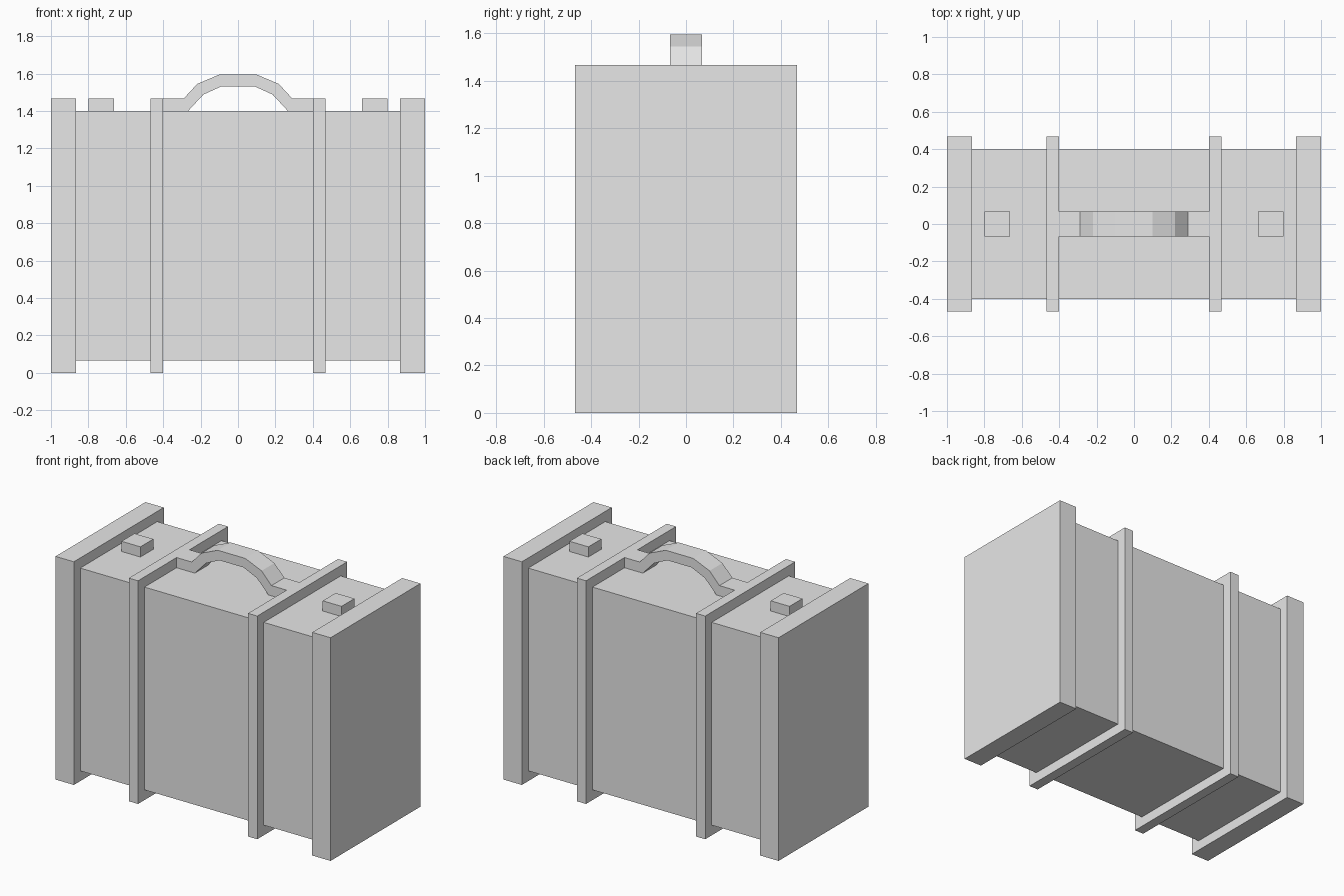
import bpy, bmesh

if "Cube" in bpy.data.objects:
    bpy.data.objects.remove(bpy.data.objects["Cube"])

grey = bpy.data.materials.new("plain grey")
grey.use_nodes = True
colour = (0.8, 0.8, 0.8, 1.0)
grey.diffuse_color = colour
grey.node_tree.nodes["Principled BSDF"].inputs["Base Color"].default_value = colour


def add_object(name, bm):
    bmesh.ops.recalc_face_normals(bm, faces=bm.faces)
    mesh = bpy.data.meshes.new(name)
    bm.to_mesh(mesh)
    bm.free()
    mesh.materials.append(grey)
    obj = bpy.data.objects.new(name, mesh)
    bpy.context.collection.objects.link(obj)
    return obj


def box(name, x, y, z):
    """Box spanning the (min, max) range on each axis."""
    bm = bmesh.new()
    bmesh.ops.create_cube(bm, size=1)
    for v in bm.verts:
        v.co = [r[0] if c < 0 else r[1] for c, r in zip(v.co, (x, y, z))]
    return add_object(name, bm)


RIM = 0.467        # half depth of the raised bands
GRIP = 0.067       # half depth of handle and latches
TOP = 1.467        # top of the raised bands

# Main case
box("case_body", (-0.867, 0.867), (-0.4, 0.4), (0.067, 1.4))

# End caps, straps and latches, one of each per side
for side, s in (("left", 1), ("right", -1)):
    for part, a, b, depth, low in (("end_cap", 0.867, 1.0, RIM, 0.0),
                                   ("strap", 0.4, 0.467, RIM, 0.0),
                                   ("latch", 0.663, 0.8, GRIP, 1.4)):
        box(f"{side}_{part}", sorted((s * a, s * b)), (-depth, depth), (low, TOP))

# Arched handle: outer and inner outline of one half, mirrored, then extruded
outer = [(0.4, TOP), (0.29, TOP), (0.218, 1.545), (0.1, 1.595)]
inner = [(0.4, 1.4), (0.267, 1.4), (0.185, 1.488), (0.088, 1.532)]
outer += [(-x, z) for x, z in reversed(outer)]
inner += [(-x, z) for x, z in reversed(inner)]
bm = bmesh.new()
rows = [[bm.verts.new((x, -GRIP, z)) for x, z in line] for line in (outer, inner)]
for i in range(len(outer) - 1):
    bm.faces.new((rows[0][i], rows[0][i + 1], rows[1][i + 1], rows[1][i]))
extruded = bmesh.ops.extrude_face_region(bm, geom=bm.faces[:], use_keep_orig=True)
for v in extruded["geom"]:
    if isinstance(v, bmesh.types.BMVert):
        v.co.y = GRIP
add_object("handle", bm)
